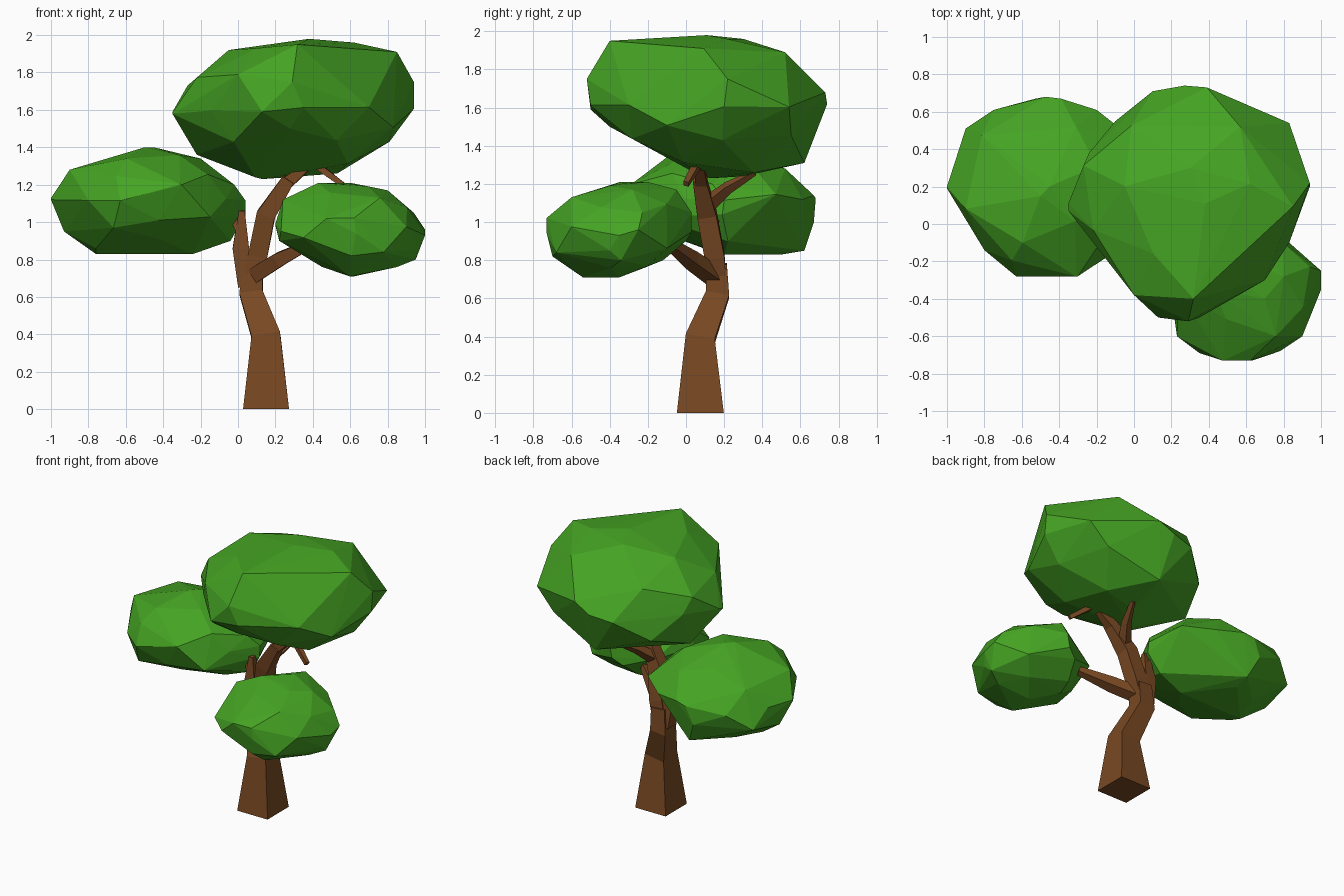
import bpy, bmesh, random
from mathutils import Vector, Matrix

if "Cube" in bpy.data.objects:
    bpy.data.objects.remove(bpy.data.objects["Cube"])

random.seed(4)
PLANES = ((0, 2, 1), (1, 2, 0), (0, 1, 2))   # front, side, top: two shown axes + depth


def material(name, color):
    m = bpy.data.materials.new(name)
    m.diffuse_color = color
    m.use_nodes = True
    m.node_tree.nodes["Principled BSDF"].inputs["Base Color"].default_value = m.diffuse_color
    return m


leaf = material("leaf_green", (0.06, 0.37, 0.017, 1))
bark = material("bark_brown", (0.19, 0.066, 0.017, 1))


def finish(name, bm, mat):
    bmesh.ops.recalc_face_normals(bm, faces=bm.faces[:])
    me = bpy.data.meshes.new(name)
    bm.to_mesh(me)
    bm.free()
    me.materials.append(mat)
    ob = bpy.data.objects.new(name, me)
    bpy.context.collection.objects.link(ob)
    return ob


def gauge(outline, c, d):
    """How far d reaches relative to a star-shaped outline around c."""
    best = 0
    pts = [(p[0] - c[0], p[1] - c[1]) for p in outline]
    for (ax, ay), (bx, by) in zip(pts, pts[1:] + pts[:1]):
        det = ax * by - ay * bx
        if abs(det) < 1e-9:
            continue
        s = (d[0] * by - d[1] * bx) / det
        t = (ax * d[1] - ay * d[0]) / det
        if s >= -1e-7 and t >= -1e-7:
            best = max(best, s + t)
    return best


def crown(name, lo, hi, *outlines):
    """Low-poly ball fitted to its front, side and top outlines."""
    lo, hi = Vector(lo), Vector(hi)
    c, half = (lo + hi) / 2, (hi - lo) / 2

    def reach(d):
        g = [gauge(o, (c[i], c[j]), (d[i], d[j])) for o, (i, j, k) in zip(outlines, PLANES)]
        return max(g), (sum(x * x for x in g) / 2) ** 0.5

    bm = bmesh.new()
    bmesh.ops.create_icosphere(bm, subdivisions=2, radius=1)
    bmesh.ops.rotate(bm, verts=bm.verts[:], matrix=Matrix.Rotation(random.uniform(0, 1), 3, 'Z'))
    for v in bm.verts:
        d = v.co + Vector([random.uniform(-0.06, 0.06) for _ in range(3)])
        d = Vector([d[i] * half[i] for i in range(3)])
        most, soft = reach(d)
        v.co = d / max(soft / 1.03, most)
    # Pull the nearest rim corners onto the outline corners, keeping the ball round
    free = set(range(len(bm.verts)))
    bm.verts.ensure_lookup_table()
    for o, (i, j, k) in zip(outlines, PLANES):
        for p in o:
            a, b = p[0] - c[i], p[1] - c[j]
            q = min(sorted(free), key=lambda m: (bm.verts[m].co[i] - a) ** 2
                    + (bm.verts[m].co[j] - b) ** 2)
            co = bm.verts[q].co
            if (co[i] - a) ** 2 + (co[j] - b) ** 2 > 0.05:
                continue
            free.discard(q)
            co[i], co[j] = a, b
            for _ in range(40):
                most, soft = reach(co)
                if most < 1.01 and soft < 1.07:
                    break
                co[k] *= 0.94
    pts = [v.co + c for v in bm.verts]
    bm.free()
    hull = bmesh.new()
    for p in pts:
        hull.verts.new(p)
    bmesh.ops.convex_hull(hull, input=hull.verts[:])
    bmesh.ops.delete(hull, geom=[v for v in hull.verts if not v.link_faces], context='VERTS')
    finish(name, hull, leaf)


def limb(name, path):
    """Four-sided tapering tube; path holds (x, y, z, half width)."""
    pts = [Vector(p[:3]) for p in path]
    bm = bmesh.new()
    rings = []
    for i, p in enumerate(pts):
        t = Vector()
        if i > 0:
            t += (p - pts[i - 1]).normalized()
        if i < len(pts) - 1:
            t += (pts[i + 1] - p).normalized()
        t.normalize()
        u = Vector((0, 1, 0)).cross(t).normalized()
        w = t.cross(u)
        h = path[i][3]
        rings.append([bm.verts.new(p + u * h * a + w * h * b)
                      for a, b in ((-1, -1), (1, -1), (1, 1), (-1, 1))])
    for r, s in zip(rings, rings[1:]):
        for k in range(4):
            bm.faces.new((r[k], r[(k + 1) % 4], s[(k + 1) % 4], s[k]))
    bm.faces.new(rings[0])
    bm.faces.new(rings[-1])
    finish(name, bm, bark)


# Foliage: front, side and top outline of each crown
crown("upper_crown", (-0.35, -0.52, 1.23), (0.94, 0.74, 1.98),
      [(-.35, 1.59), (-.27, 1.73), (-.05, 1.92), (.38, 1.98), (.62, 1.96), (.85, 1.91),
       (.94, 1.75), (.81, 1.43), (.53, 1.26), (.13, 1.23), (-.22, 1.36)],
      [(-.52, 1.75), (-.40, 1.95), (.2, 1.98), (.3, 1.96), (.52, 1.89), (.73, 1.68),
       (.62, 1.31), (.3, 1.24), (.08, 1.24), (-.4, 1.5), (-.5, 1.59)],
      [(-.35, .07), (-.24, .38), (-.1, .55), (.1, .71), (.27, .74), (.5, .71), (.83, .54),
       (.94, .2), (.83, -.1), (.7, -.3), (.35, -.5), (.15, -.52), (0, -.38)])
crown("left_crown", (-1.0, -0.28, 0.83), (0.04, 0.68, 1.40),
      [(-1, 1.12), (-.9, 1.28), (-.45, 1.4), (-.2, 1.34), (-.02, 1.2), (.04, 1.04),
       (-.04, .9), (-.24, .83), (-.52, .85), (-.76, .83), (-.93, .95)],
      [(-.28, 1.2), (-.1, 1.34), (.15, 1.4), (.52, 1.28), (.67, 1.14), (.67, 1.0),
       (.62, .85), (.5, .83), (.1, .86), (-.2, .97)],
      [(-1, .2), (-.9, .51), (-.75, .61), (-.47, .68), (-.36, .68), (-.2, .61), (-.02, .47),
       (.04, .2), (-.15, -.18), (-.31, -.28), (-.63, -.28), (-.8, -.14), (-.88, -.04)])
crown("right_crown", (0.20, -0.73, 0.71), (1.0, 0.03, 1.21),
      [(.2, .98), (.24, 1.12), (.43, 1.21), (.63, 1.2), (.8, 1.17), (.94, 1.05), (1, .93),
       (.95, .8), (.85, .76), (.62, .71), (.45, .76), (.22, .9)],
      [(-.73, 1.02), (-.6, 1.13), (-.4, 1.19), (-.2, 1.21), (-.05, 1.17), (.03, 1.05),
       (0, .9), (-.12, .8), (-.33, .72), (-.54, .71), (-.7, .82), (-.73, .94)],
      [(1, -.25), (.96, -.4), (.9, -.6), (.78, -.68), (.62, -.73), (.48, -.73), (.35, -.69),
       (.23, -.6), (.2, -.38), (.3, -.1), (.58, .03), (.83, -.1)])

# Trunk and main bough
limb("trunk", [(.15, .075, 0, .123), (.15, .075, .39, .077), (.07, .165, .62, .062),
               (.08, .16, .78, .054)])
limb("main_bough", [(.07, .16, .68, .052), (.105, .15, .82, .052), (.15, .11, 1.04, .05),
                    (.27, .07, 1.23, .034)])

# Side branches and twigs
limb("left_branch", [(.05, .16, .66, .05), (.015, .15, .86, .044), (.02, .135, 1.06, .016)])
limb("right_branch", [(.06, .17, .70, .042), (.22, .03, .80, .038), (.40, -.09, .89, .022)])
limb("back_twig", [(.17, .1, 1.08, .034), (.25, .22, 1.18, .024), (.31, .36, 1.26, .012)])
limb("arching_twig", [(.25, .08, 1.2, .034), (.40, .07, 1.32, .022), (.56, 0, 1.2, .014)])
limb("left_twig", [(.01, .14, .96, .025), (-.1, .2, 1.2, .012)])
